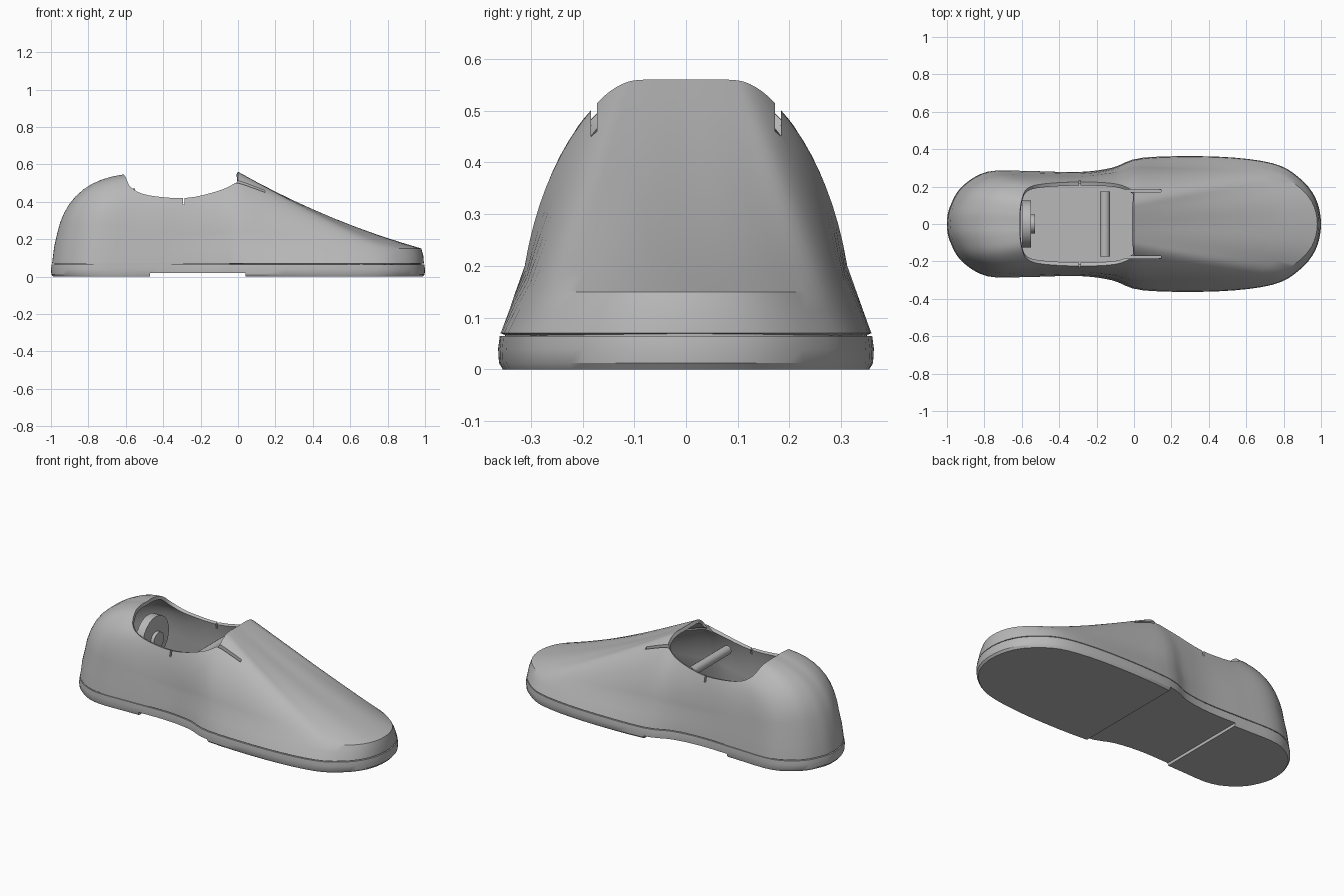
import bpy, bmesh, math
from mathutils import Vector

cube = bpy.data.objects.get("Cube")
if cube:
    bpy.data.objects.remove(cube, do_unlink=True)

grey = bpy.data.materials.new("warm_grey")
grey.use_nodes = True
grey.diffuse_color = (0.48, 0.48, 0.48, 1)
grey.node_tree.nodes["Principled BSDF"].inputs["Base Color"].default_value = (0.48, 0.48, 0.48, 1)

# Half outline, toe to heel: base x, y | wall height | rim x, y, z | bulge
STATIONS = [
    (1.0, 0, .15, 0, 0, .56, -.05),
    (.97, .14, .15, 0, .04, .56, -.04),
    (.88, .25, .15, 0, .08, .56, -.025),
    (.74, .325, .155, 0, .115, .555, 0),
    (.45, .36, .17, 0, .15, .535, .02),
    (.05, .355, .2, -.01, .18, .505, .035),
    (-.12, .3, .2, -.1, .215, .46, .025),
    (-.3, .278, .2, -.28, .225, .42, .015),
    (-.55, .283, .22, -.48, .215, .435, .025),
    (-.78, .28, .23, -.57, .19, .475, .07),
    (-.92, .2, .23, -.6, .13, .53, .11),
    (-.985, .09, .23, -.61, .06, .545, .12),
    (-1.0, 0, .23, -.61, 0, .545, .12),
]
STEPS = 4


def spline_loop(rows):
    """Closed smooth curve through rows mirrored across y."""
    flip = [tuple(-v if i in (1, 4) else v for i, v in enumerate(r)) for r in rows[-2:0:-1]]
    pts = [Vector(r) for r in rows + flip]
    out = []
    for i in range(len(pts)):
        a, b, c, d = (pts[(i + k) % len(pts)] for k in (-1, 0, 1, 2))
        for s in range(STEPS):
            t = s / STEPS
            out.append(b + (c - a) * (t / 2) + (a * 2 - b * 5 + c * 4 - d) * (t * t / 2)
                       + (b * 3 - a - c * 3 + d) * (t ** 3 / 2))
    return out


LOOP = spline_loop(STATIONS)


def make(name, bm):
    mesh = bpy.data.meshes.new(name)
    bm.to_mesh(mesh)
    bm.free()
    obj = bpy.data.objects.new(name, mesh)
    bpy.context.collection.objects.link(obj)
    mesh.materials.append(grey)
    return obj


def activate(obj):
    bpy.ops.object.select_all(action='DESELECT')
    obj.select_set(True)
    bpy.context.view_layer.objects.active = obj


def smooth(obj):
    activate(obj)
    bpy.ops.object.shade_smooth_by_angle(angle=math.radians(32))


def loft(rings, cap):
    """Bridge closed rings from bottom to top."""
    bm = bmesh.new()
    rows = [[bm.verts.new(p) for p in ring] for ring in rings]
    n = len(rows[0])
    for low, high in zip(rows, rows[1:]):
        for i in range(n):
            j = (i + 1) % n
            bm.faces.new((low[i], low[j], high[j], high[i]))
    if cap:
        bm.faces.new(rows[0][::-1])
        bm.faces.new(rows[-1])
    return bm


def outline(inset, z):
    ring = []
    for p in LOOP:
        v = Vector((p[0], p[1]))
        v -= v.normalized() * inset
        ring.append((v.x, v.y, z))
    return ring


def thicken(obj, amount):
    activate(obj)
    mod = obj.modifiers.new("thickness", 'SOLIDIFY')
    mod.thickness = amount
    mod.offset = -1
    bpy.ops.object.modifier_apply(modifier=mod.name)


def cut(target, center, size):
    """Subtract a box from the target."""
    bm = bmesh.new()
    bmesh.ops.create_cube(bm, size=1)
    for v in bm.verts:
        v.co = Vector(center) + Vector(a * b for a, b in zip(v.co, size))
    box = make("cutter", bm)
    activate(target)
    mod = target.modifiers.new("cut", 'BOOLEAN')
    mod.operation = 'DIFFERENCE'
    mod.solver = 'EXACT'
    mod.object = box
    bpy.ops.object.modifier_apply(modifier=mod.name)
    bpy.data.objects.remove(box, do_unlink=True)


def wall_top(p):
    lean = .93 - .08 * min(max(p[0] * 3 + .5, 0), 1)
    return Vector((p[0] * (.98 if p[0] > 0 else .967), p[1] * lean, p[2]))


def column(p, t):
    """Point on the upper, from the wall top to the collar rim."""
    wall, rim = wall_top(p), Vector((p[3], p[4], p[5]))
    out = Vector((p[0], p[1], 0)).normalized() + Vector((0, 0, 1))
    ctrl = (wall + rim) / 2 + out * p[6]
    return wall * (1 - t) ** 2 + ctrl * (2 * t * (1 - t)) + rim * t * t


# Upper shell
base = [Vector(v) for v in outline(.006, .07)]
middle = [b.lerp(wall_top(p), .55) + Vector((p[0], p[1], 0)).normalized() * .004 for b, p in zip(base, LOOP)]
rings = [base, middle] + [[column(p, k / 9) for p in LOOP] for k in range(10)]
upper = make("upper", loft(rings, False))
thicken(upper, .02)

# Tongue slits and collar notches on both sides
for side in (1, -1):
    cut(upper, (.05, side * .178, .55), (.19, .012, .25))
    cut(upper, (-.29, side * .24, .43), (.01, .12, .09))
smooth(upper)

# Footbed, a slice of the shell whose edge shows as a fine seam
bm = loft(rings, False)
bmesh.ops.bisect_plane(bm, geom=bm.verts[:] + bm.edges[:] + bm.faces[:], plane_co=(0, 0, .23),
                       plane_no=(0, 0, 1), clear_outer=True)
edge = [e for e in bm.edges if all(v.co.z > .2299 for v in e.verts)]
bmesh.ops.delete(bm, geom=bm.faces[:], context='FACES_ONLY')
bmesh.ops.delete(bm, geom=[e for e in bm.edges if e not in edge], context='EDGES')
bmesh.ops.edgeloop_fill(bm, edges=bm.edges[:])
for f in bm.faces:
    f.normal_update()
    if f.normal.z < 0:
        f.normal_flip()
for v in bm.verts:
    v.co.xy *= 1.004
footbed = make("footbed", bm)
thicken(footbed, .004)

# Sole with a raised arch, and the inner board joining it to the upper
sole = make("sole", loft([outline(.012, 0), outline(.002, .012), outline(0, .04), outline(.004, .065)], True))
cut(sole, (-.215, 0, 0), (.51, 1, .036))
smooth(sole)
smooth(make("inner_board", loft([outline(.018, .06), outline(.018, .075)], True)))


def cylinder(name, center, axis, radius, length, sides):
    bm = bmesh.new()
    bmesh.ops.create_cone(bm, cap_ends=True, segments=sides, radius1=radius, radius2=radius, depth=length)
    turn = Vector((0, 0, 1)).rotation_difference(Vector(axis))
    for v in bm.verts:
        v.co = turn @ v.co + Vector(center)
    smooth(make(name, bm))


# Fittings inside the opening
cylinder("cross_bar", (-.155, 0, .39), (0, 1, 0), .027, .35, 16)
cylinder("heel_disc", (-.575, 0, .345), (1, 0, 0), .125, .05, 24)
cylinder("heel_hub", (-.545, 0, .33), (1, 0, 0), .05, .03, 16)
